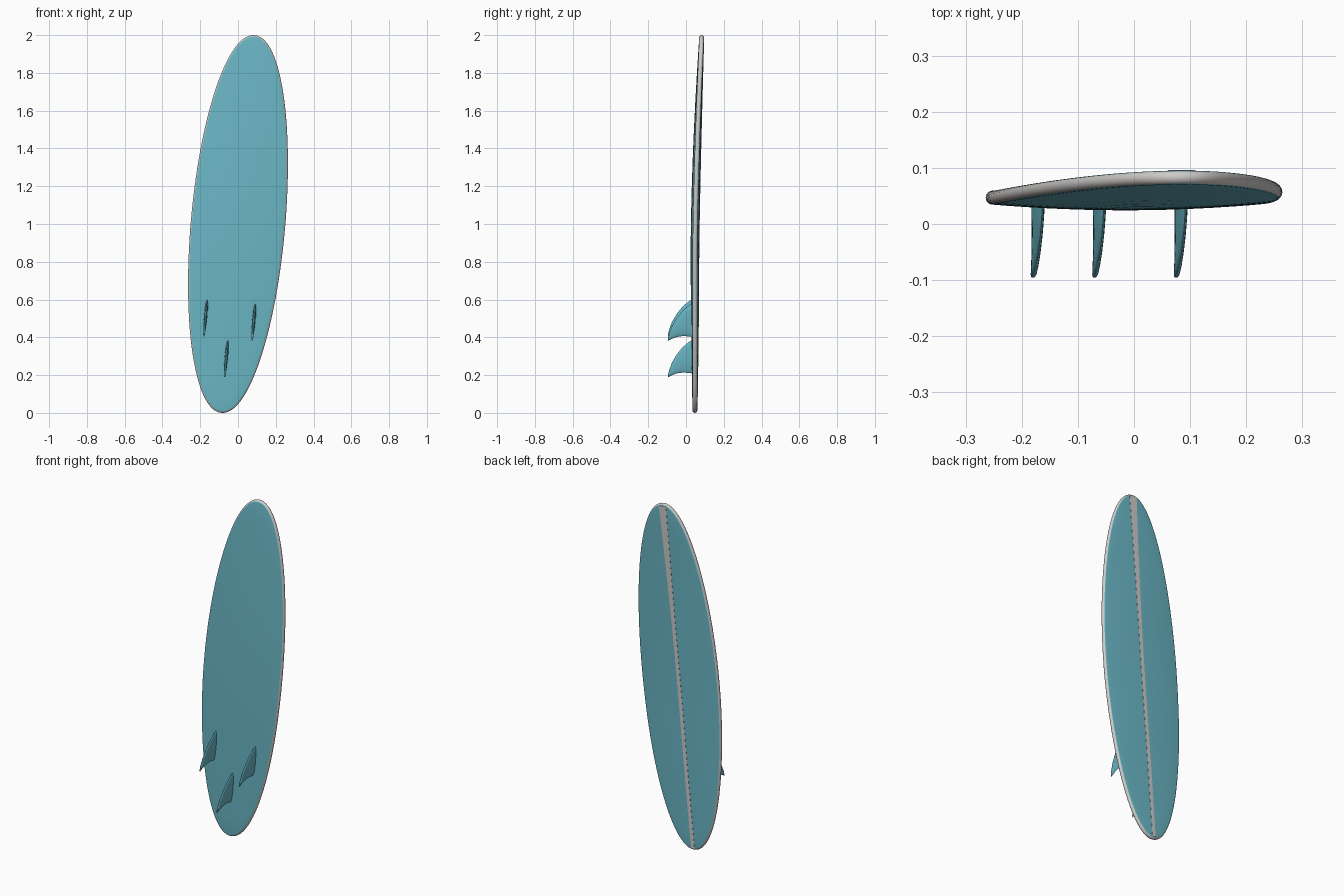
import bpy, bmesh
from math import sin, cos, pi, radians, sqrt, hypot

if "Cube" in bpy.data.objects:
    bpy.data.objects.remove(bpy.data.objects["Cube"])

TILT = radians(5)            # lean of the board in the front view
A, B, R = 1.0036, 0.25, 0.0125   # half length, half width, rail radius
AI, BI = A - R, B - R
BOTTOM_DOME, DECK_DOME = 0.0105, 0.0095


def material(name, rgb):
    m = bpy.data.materials.new(name)
    m.diffuse_color = (*rgb, 1)
    m.use_nodes = True
    m.node_tree.nodes["Principled BSDF"].inputs["Base Color"].default_value = m.diffuse_color
    return m


teal = material("teal", (0.144, 0.468, 0.558))
pale = material("pale_grey", (0.62, 0.60, 0.58))


def place(u, v, y):
    """Board coordinates (along, across, depth) to world."""
    return (v * cos(TILT) + u * sin(TILT), y, 1 + u * cos(TILT) - v * sin(TILT))


def rocker(u):
    return 0.047 + 0.036 * max(0, (u + 0.2) / 1.2) ** 1.6


def deck(u, v):
    s2 = min(1, (u / AI) ** 2 + (v / BI) ** 2)
    return rocker(u) + R + DECK_DOME * (1 - s2)


def finish(bm, name, mats):
    bmesh.ops.recalc_face_normals(bm, faces=bm.faces)
    me = bpy.data.meshes.new(name)
    bm.to_mesh(me)
    bm.free()
    for m in mats:
        me.materials.append(m)
    ob = bpy.data.objects.new(name, me)
    bpy.context.collection.objects.link(ob)
    bpy.ops.object.select_all(action='DESELECT')
    ob.select_set(True)
    bpy.context.view_layer.objects.active = ob
    bpy.ops.object.shade_smooth_by_angle(angle=radians(45))
    return ob


def bridge(bm, a, b, mat=0):
    n = len(a)
    for i in range(n):
        bm.faces.new((a[i], a[(i + 1) % n], b[(i + 1) % n], b[i])).material_index = mat


# Board: concentric ellipses for the bottom, a rounded rail, then the deck
N = 112
bm = bmesh.new()


def ring(s, offset, dy):
    vs = []
    for i in range(N):
        p = 2 * pi * i / N
        nu, nv = cos(p) / AI, sin(p) / BI
        k = offset / hypot(nu, nv)
        u, v = s * AI * cos(p) + nu * k, s * BI * sin(p) + nv * k
        vs.append(bm.verts.new(place(u, v, rocker(u) + dy)))
    return vs


steps = [0.08, 0.2, 0.35, 0.5, 0.65, 0.8, 0.91]
rings = [(ring(s, 0, -R - BOTTOM_DOME * (1 - s * s)), 0) for s in steps]
for deg in range(-90, 91, 15):
    t = radians(deg)
    rings.append((ring(1, R * cos(t), R * sin(t)), 1 if -60 < deg <= 60 else 0))
rings += [(ring(s, 0, R + DECK_DOME * (1 - s * s)), 0) for s in reversed(steps)]
for (a, _), (b, m) in zip(rings, rings[1:]):
    bridge(bm, a, b, m)
for verts, y in ((rings[0][0], rocker(0) - R - BOTTOM_DOME), (rings[-1][0], deck(0, 0))):
    c = bm.verts.new(place(0, 0, y))
    for i in range(N):
        bm.faces.new((verts[i], verts[(i + 1) % N], c))
finish(bm, "board", [teal, pale])

# Stringer: thin stripe on the deck, flaring toward the nose
bm = bmesh.new()
rows = []
for i in range(61):
    u = -0.992 + 1.982 * i / 60
    w = 0.011 + 0.013 * max(0, u) ** 2
    w = min(w, BI * sqrt(max(0, 1 - (u / A) ** 2)))
    rows.append([bm.verts.new(place(u, v, deck(u, v) + h))
                 for v, h in ((-w, -0.002), (-w, 0.0012), (0, 0.0014), (w, 0.0012), (w, -0.002))])
for a, b in zip(rows, rows[1:]):
    bridge(bm, a, b)
bm.faces.new(rows[0])
bm.faces.new(rows[-1])
finish(bm, "stringer", [pale])

# Fins: foil sections as (depth, leading edge, trailing edge, half thickness)
FIN = [(0.036, 0.105, -0.075, 0.009), (0.02, 0.096, -0.072, 0.009),
       (0.0, 0.081, -0.070, 0.0085), (-0.02, 0.063, -0.070, 0.008),
       (-0.05, 0.025, -0.074, 0.007), (-0.075, -0.018, -0.084, 0.006),
       (-0.09, -0.06, -0.091, 0.005), (-0.095, -0.082, -0.094, 0.003)]


def fin(name, u0, v0):
    bm = bmesh.new()
    n = 20
    loops = []
    for y, lead, trail, th in FIN:
        mid, half = (lead + trail) / 2, (lead - trail) / 2
        loops.append([bm.verts.new(place(u0 + mid + half * cos(2 * pi * i / n),
                                         v0 + th * sin(2 * pi * i / n), y))
                      for i in range(n)])
    for a, b in zip(loops, loops[1:]):
        bridge(bm, a, b)
    bm.faces.new(loops[0])
    bm.faces.new(loops[-1])
    finish(bm, name, [teal])


fin("center_fin", -0.72, 0)
for side, sign in (("left", -1), ("right", 1)):
    fin(side + "_fin", -0.515, sign * 0.128)
